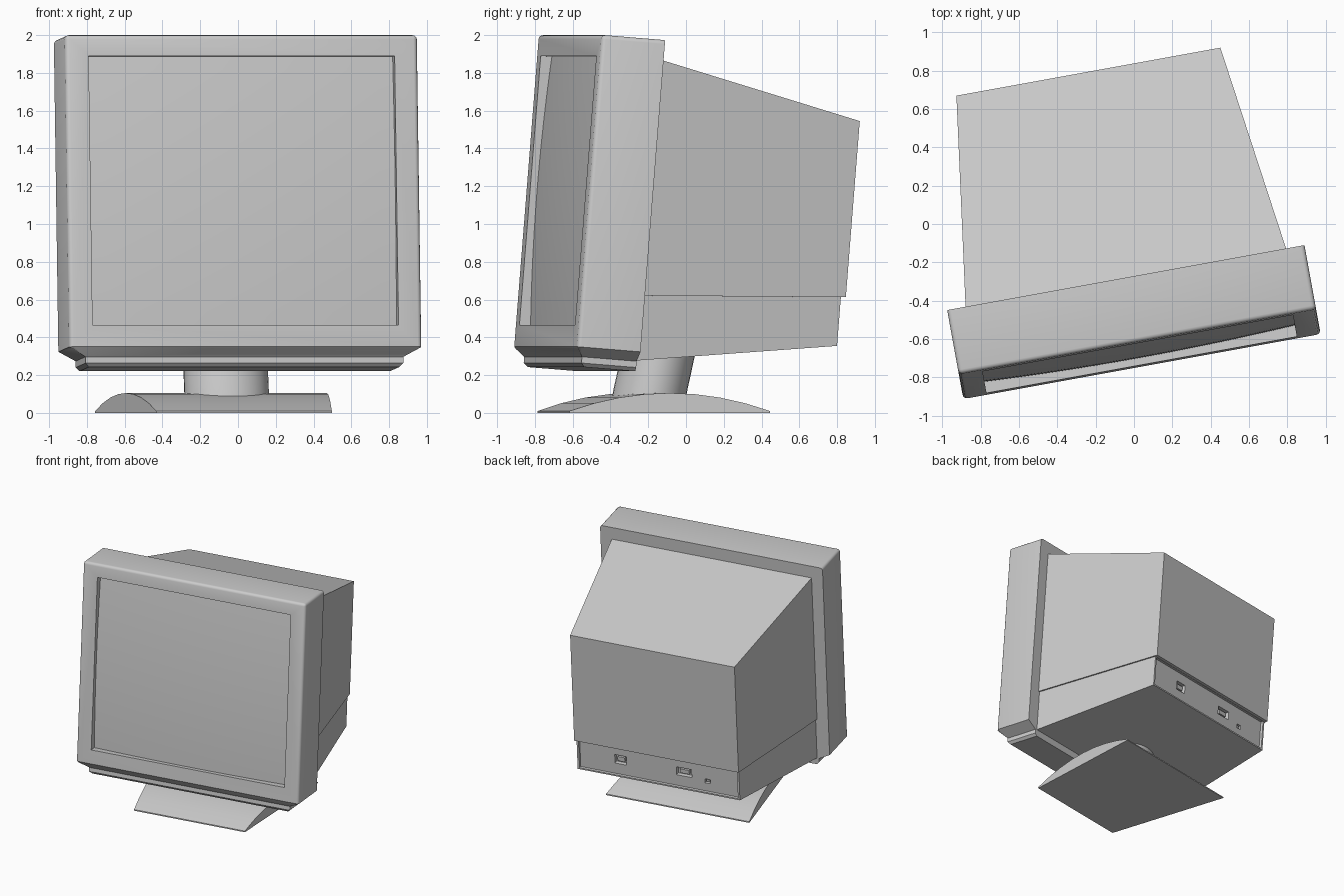
import bpy, bmesh
from math import radians, sin, cos, tau
from mathutils import Matrix, Vector

if "Cube" in bpy.data.objects:
    bpy.data.objects.remove(bpy.data.objects["Cube"])

YAW = Matrix.Rotation(radians(10.3), 4, 'Z')
HEAD = YAW @ Matrix.Rotation(radians(-4.6), 4, 'X') @ Matrix.Translation((-0.092, 0, 0))
STAND = Matrix.Translation((-0.062, -0.183, 0)) @ YAW


def finish(name, bm, matrix, smooth=None):
    bmesh.ops.recalc_face_normals(bm, faces=bm.faces)
    me = bpy.data.meshes.new(name)
    bm.to_mesh(me)
    bm.free()
    ob = bpy.data.objects.new(name, me)
    bpy.context.collection.objects.link(ob)
    ob.matrix_world = matrix
    if smooth:
        bpy.ops.object.select_all(action='DESELECT')
        ob.select_set(True)
        bpy.context.view_layer.objects.active = ob
        bpy.ops.object.shade_smooth_by_angle(angle=radians(smooth))
    return ob


def loft(rings):
    """Closed solid through rings of equal point count."""
    bm = bmesh.new()
    vs = [[bm.verts.new(p) for p in r] for r in rings]
    n = len(vs[0])
    for a, b in zip(vs, vs[1:]):
        for i in range(n):
            j = (i + 1) % n
            bm.faces.new((a[i], a[j], b[j], b[i]))
    bm.faces.new(vs[0][::-1])
    bm.faces.new(vs[-1])
    return bm


def prism(profile, half):
    """Side profile (y, z) mirrored left and right, half(y) = half width."""
    return loft([[(s * half(y), y, z) for y, z in profile] for s in (-1, 1)])


def box(x0, x1, y0, y1, z0, z1):
    return loft([[(x0, y0, z), (x1, y0, z), (x1, y1, z), (x0, y1, z)] for z in (z0, z1)])


def cut(target, name, bm):
    c = finish(name, bm, HEAD)
    c.hide_render = True
    c.hide_set(True)
    m = target.modifiers.new(name, 'BOOLEAN')
    m.operation, m.object, m.solver = 'DIFFERENCE', c, 'EXACT'


# Bezel: box with chamfered chin and a narrower lip below
steps = [(1.946, -0.765, 0.9475), (0.29, -0.765, 0.9475), (0.24, -0.72, 0.855),
         (0.207, -0.72, 0.855), (0.187, -0.70, 0.835)]
BACK = -0.425
bm = loft([[(-h, f, z), (h, f, z), (h, BACK, z), (-h, BACK, z)] for z, f, h in steps])
bmesh.ops.recalc_face_normals(bm, faces=bm.faces)
sharp = [e for e in bm.edges if e.calc_face_angle() > radians(80)
         and max(v.co.z for v in e.verts) > 1 and min(v.co.y for v in e.verts) < -0.7]
bmesh.ops.bevel(bm, geom=sharp, offset=0.022, segments=3, profile=0.5, affect='EDGES')
bezel = finish("bezel", bm, HEAD, 35)
SW, S0, S1 = 0.823, 0.405, 1.835
cut(bezel, "screen_opening_cutter", box(-SW, SW, -0.9, -0.685, S0, S1))

# Bulging screen glass
bm = bmesh.new()
bmesh.ops.create_grid(bm, x_segments=20, y_segments=20, size=1)
for v in bm.verts:
    a, b = v.co.x, v.co.y
    v.co = Vector((a * SW, -0.705 - 0.045 * (1 - (a * a + b * b) / 2),
                   (S0 + S1) / 2 + b * (S1 - S0) / 2))
finish("screen", bm, HEAD, 40)


# Tapered rear housing and recessed lower section
def half(y):
    return 0.851 - 0.151 * (y - BACK) / 1.123


finish("rear_housing", prism([(-0.43, 1.843), (0.698, 1.606), (0.698, 0.671), (-0.43, 0.588)],
                             half), HEAD)
lower = finish("lower_housing", prism([(-0.43, 0.60), (0.673, 0.69), (0.673, 0.41), (-0.43, 0.243)],
                                      lambda y: half(y) - 0.012), HEAD)
cut(lower, "rear_panel_cutter", box(-0.675, 0.675, 0.65, 0.8, 0.422, 0.667))

# Sockets on the rear panel: x centre, z centre, width, height
for i, (x, z, w, h) in enumerate([(0.33, 0.55, 0.10, 0.075), (-0.21, 0.55, 0.13, 0.07),
                                  (-0.41, 0.51, 0.045, 0.035)]):
    cut(lower, f"socket_cutter_{i}", box(x - w / 2, x + w / 2, 0.615, 0.7, z - h / 2, z + h / 2))
    finish(f"socket_core_{i}", box(x - w * 0.3, x + w * 0.3, 0.60, 0.64,
                                   z - h * 0.25, z + h * 0.25), HEAD)

# Stand foot: low arch, wider at the back
D = 0.527
arch = [(D * (i / 4 - 1), 0.01 + 0.095 * (1 - (i / 4 - 1) ** 2)) for i in range(9)]
finish("stand_foot", prism([(-D, 0)] + arch + [(D, 0)],
                           lambda y: 0.541 + 0.069 * y / D), STAND, 20)

# Stand neck leaning back
neck = [(0.07, -0.015), (0.13, -0.004), (0.2, 0.012), (0.33, 0.04)]
finish("stand_neck", loft([[(0.225 * cos(tau * k / 32), o + 0.195 * sin(tau * k / 32), z)
                            for k in range(32)] for z, o in neck]), STAND, 40)
